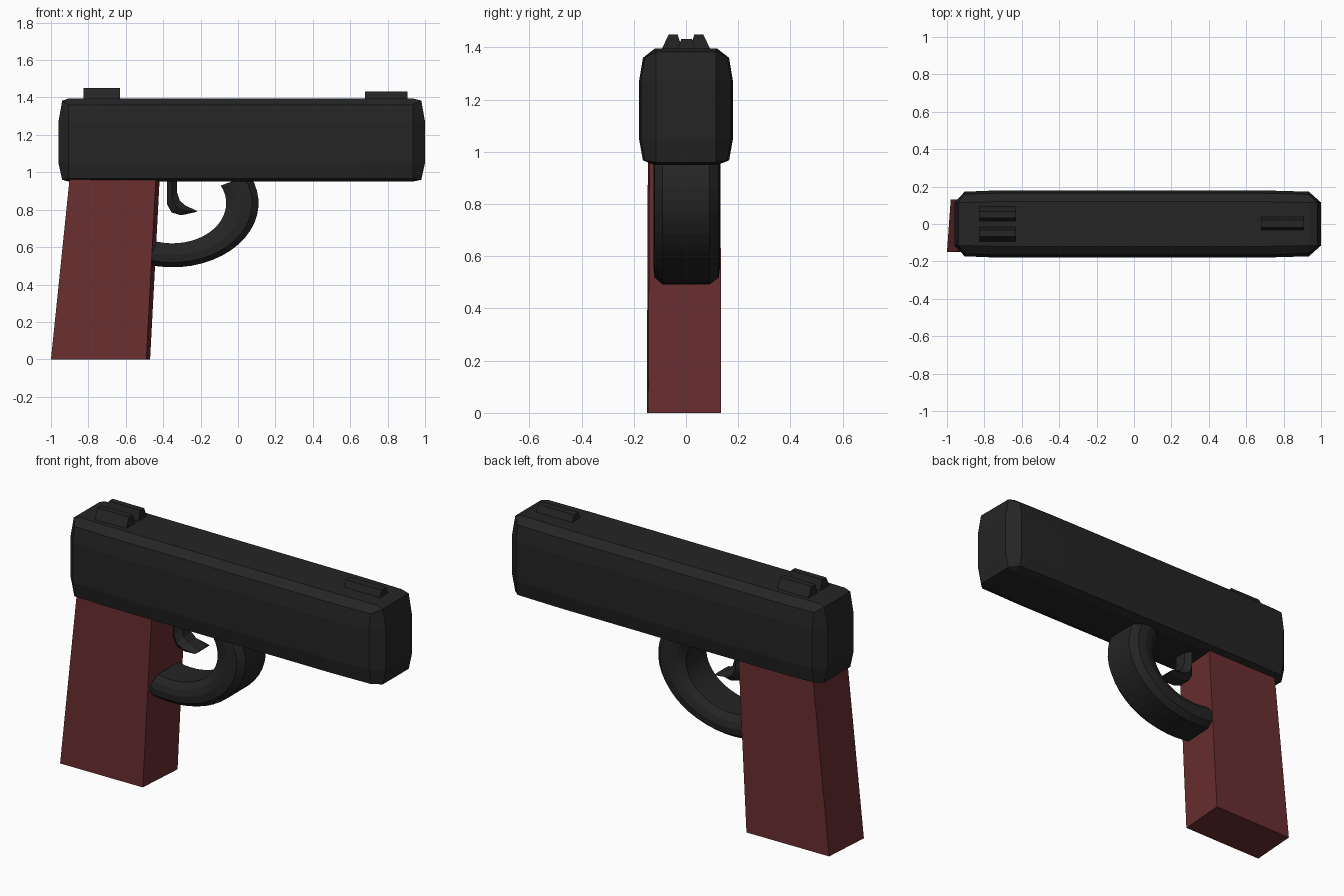
import bpy, bmesh, math

if "Cube" in bpy.data.objects:
    bpy.data.objects.remove(bpy.data.objects["Cube"])


def material(name, rgb):
    m = bpy.data.materials.new(name)
    m.diffuse_color = (*rgb, 1)
    m.use_nodes = True
    m.node_tree.nodes["Principled BSDF"].inputs["Base Color"].default_value = m.diffuse_color
    return m


BLACK = material("gunmetal black", (0.018, 0.018, 0.018))
RED = material("dark red grip", (0.145, 0.028, 0.030))


def loft(name, rings, mat):
    """Skin a row of equal-length vertex rings, capping both ends."""
    bm = bmesh.new()
    vs = [[bm.verts.new(p) for p in r] for r in rings]
    n = len(vs[0])
    for a, b in zip(vs, vs[1:]):
        for i in range(n):
            j = (i + 1) % n
            bm.faces.new((a[i], a[j], b[j], b[i]))
    bm.faces.new(vs[0])
    bm.faces.new(vs[-1])
    bmesh.ops.remove_doubles(bm, verts=bm.verts, dist=0.0005)
    bmesh.ops.recalc_face_normals(bm, faces=bm.faces)
    me = bpy.data.meshes.new(name)
    bm.to_mesh(me)
    bm.free()
    me.materials.append(mat)
    ob = bpy.data.objects.new(name, me)
    bpy.context.collection.objects.link(ob)
    return ob


# Slide: rounded section swept along x, with softly bulged ends
half = [(0.12, 1.395), (0.165, 1.36), (0.18, 1.27),
        (0.18, 1.05), (0.165, 0.967), (0.12, 0.95)]
section = half + [(-y, z) for y, z in reversed(half)]


def slide_ring(x, s):
    return [(x, y * s, z) for y, z in section]


def slide_end(x_mid, x_edge):
    ring = []
    for y, z in section:
        mid = 1.0 < z < 1.3
        ring.append((x_mid if mid else x_edge, max(-0.115, min(0.115, y)),
                     z if mid else (1.383 if z > 1.2 else 0.96)))
    return ring


slide = loft("slide", [slide_end(-0.96, -0.94), slide_ring(-0.905, 0.96), slide_ring(-0.72, 1),
                       slide_ring(0.68, 1), slide_ring(0.935, 0.96), slide_end(1.0, 0.98)], BLACK)
# split the end caps cleanly into flat bands
bm = bmesh.new()
bm.from_mesh(slide.data)
caps = [f for f in bm.faces if len(f.verts) > 4]
for f in caps:
    left = sorted((v for v in f.verts if v.co.y < 0), key=lambda v: v.co.z)
    right = sorted((v for v in f.verts if v.co.y > 0), key=lambda v: v.co.z)
    bm.faces.remove(f)
    for i in range(len(left) - 1):
        bm.faces.new((left[i], right[i], right[i + 1], left[i + 1]))
bmesh.ops.recalc_face_normals(bm, faces=bm.faces)
bm.to_mesh(slide.data)
bm.free()

# Grip: slanted, slightly skewed block
loft("grip", [
    [(-1.0, -0.15, 0), (-0.49, -0.145, 0), (-0.47, 0.135, 0), (-0.98, 0.13, 0)],
    [(-0.897, -0.146, 1.0), (-0.437, -0.14, 1.0), (-0.417, 0.132, 1.0), (-0.877, 0.13, 1.0)],
], RED)

# Trigger guard: elliptical arc with a chamfered section (t = inner to outer)
guard_section = [(0, -0.09), (0.25, -0.115), (0.5, -0.125), (0.8, -0.12), (1, -0.09),
                 (1, 0.09), (0.8, 0.125), (0.5, 0.13), (0.25, 0.12), (0, 0.09)]
rings = []
for k in range(19):
    a = math.radians(26 - k * 133 / 18)
    rings.append([(-0.35 + (0.287 + 0.173 * t) * math.cos(a), y,
                   0.835 + (0.215 + 0.128 * t) * math.sin(a)) for t, y in guard_section])
loft("trigger_guard", rings, BLACK)

# Trigger: curved blade, back and front edges paired from top to tip
back = [(-0.38, 0.98), (-0.38, 0.83), (-0.355, 0.785), (-0.305, 0.77), (-0.222, 0.788)]
front = [(-0.325, 0.98), (-0.325, 0.89), (-0.312, 0.85), (-0.285, 0.825), (-0.22, 0.793)]
rings = []
for (bx, bz), (fx, fz) in zip(back, front):
    mx, mz = (bx + fx) / 2, (bz + fz) / 2
    rings.append([(bx, -0.035, bz), (mx, -0.065, mz), (fx, -0.035, fz),
                  (fx, 0.035, fz), (mx, 0.065, mz), (bx, 0.035, bz)])
loft("trigger", rings, BLACK)


# Sights: trapezoid ridges along the top
def ridge(name, x0, x1, base, top, z):
    prof = [(base[0], 1.385), (base[1], 1.385), (top[1], z), (top[0], z)]
    loft(name, [[(x, y, h) for y, h in prof] for x in (x0, x1)], BLACK)


for side, s in (("left", 1), ("right", -1)):
    ridge("rear_sight_" + side, -0.825, -0.63, (0.012 * s, 0.097 * s), (0.032 * s, 0.066 * s), 1.45)
ridge("front_sight", 0.68, 0.905, (-0.035, 0.042), (-0.018, 0.022), 1.432)
